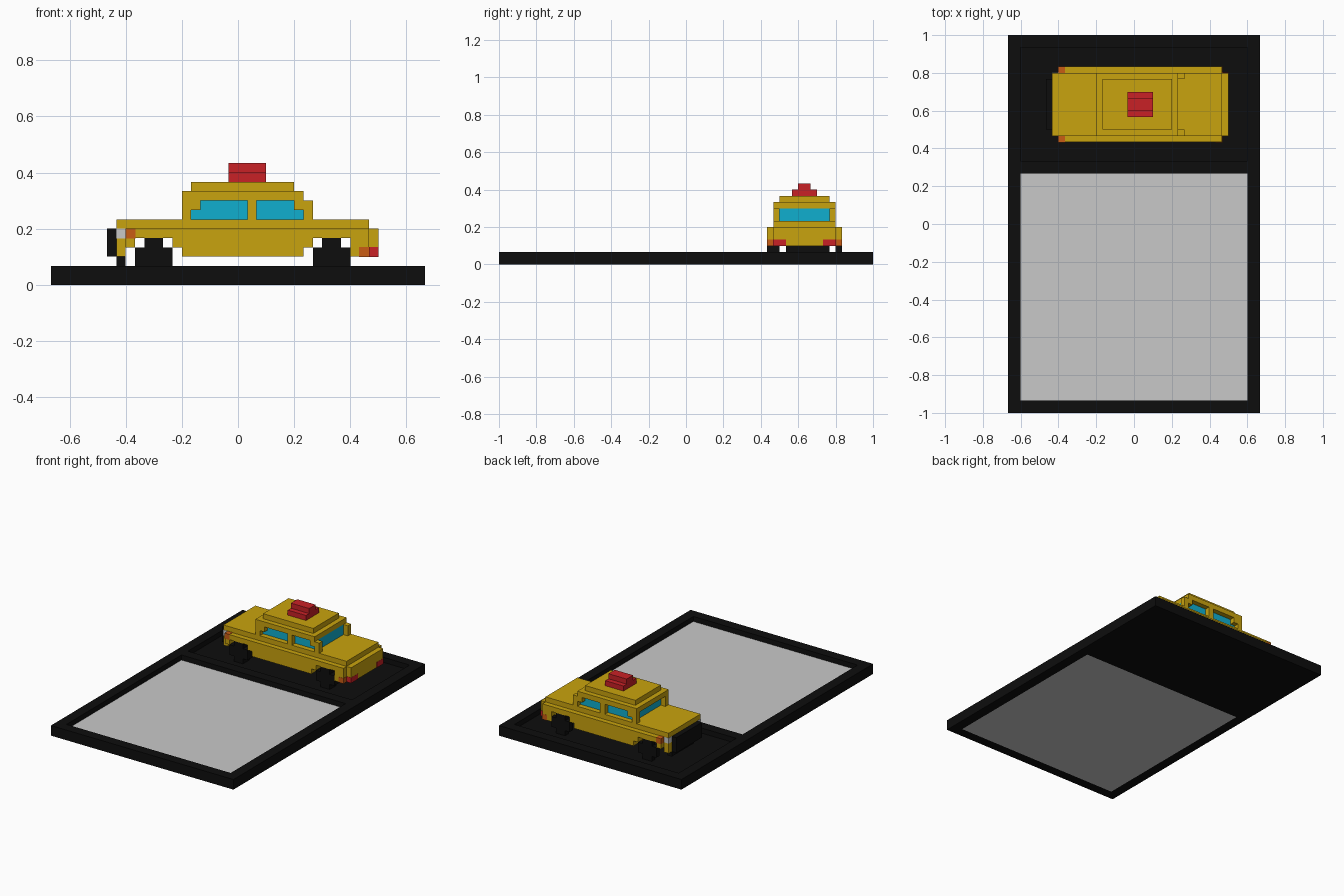
import bpy, bmesh

if "Cube" in bpy.data.objects:
    bpy.data.objects.remove(bpy.data.objects["Cube"])

U = 1 / 30  # one block of the model


def material(name, r, g, b):
    def lin(c):
        c /= 255
        return c / 12.92 if c <= 0.04045 else ((c + 0.055) / 1.055) ** 2.4
    m = bpy.data.materials.new(name)
    m.diffuse_color = (lin(r), lin(g), lin(b), 1)
    m.use_nodes = True
    m.node_tree.nodes["Principled BSDF"].inputs["Base Color"].default_value = m.diffuse_color
    return m


YELLOW = material("taxi yellow", 201, 163, 14)
BLACK = material("black", 13, 13, 13)
GREY = material("light grey", 201, 201, 201)
CYAN = material("window cyan", 16, 175, 207)
RED = material("red", 201, 33, 38)
ORANGE = material("orange", 201, 92, 20)


def extrude(name, outline, y0, y1, mat):
    """Extrude an x-z outline from y0 to y1, all in blocks."""
    bm = bmesh.new()
    face = bm.faces.new([bm.verts.new((x * U, y0 * U, z * U)) for x, z in outline])
    ext = bmesh.ops.extrude_face_region(bm, geom=[face])
    verts = [v for v in ext["geom"] if isinstance(v, bmesh.types.BMVert)]
    bmesh.ops.translate(bm, verts=verts, vec=(0, (y1 - y0) * U, 0))
    bmesh.ops.recalc_face_normals(bm, faces=bm.faces)
    me = bpy.data.meshes.new(name)
    bm.to_mesh(me)
    bm.free()
    me.materials.append(mat)
    ob = bpy.data.objects.new(name, me)
    bpy.context.collection.objects.link(ob)
    return ob


def box(name, x0, x1, y0, y1, z0, z1, mat, grow=0.0):
    x0, y0, z0 = x0 - grow, y0 - grow, z0 - grow
    x1, y1, z1 = x1 + grow, y1 + grow, z1 + grow
    return extrude(name, [(x0, z0), (x1, z0), (x1, z1), (x0, z1)], y0, y1, mat)


def pair(name, x0, x1, y0, y1, z0, z1, mat, grow=0.0):
    """A box and its twin across the car's centre line (y = 19)."""
    box(name + "_near", x0, x1, y0, y1, z0, z1, mat, grow)
    box(name + "_far", x0, x1, 38 - y1, 38 - y0, z0, z1, mat, grow)


# Base tray: raised rim, recessed road and recessed light panel
box("rim_left", -20, -18, -30, 30, 0, 2, BLACK)
box("rim_right", 18, 20, -30, 30, 0, 2, BLACK)
for part, y in (("front", -30), ("divider", 8), ("back", 28)):
    box("rim_" + part, -18, 18, y, y + 2, 0, 2, BLACK)
box("road", -18, 18, 10, 28, 0, 1, BLACK)
box("light_panel", -18, 18, -28, 8, 0, 1, GREY)

# Car body with stepped wheel arches
arches = [(-11, 4), (-11, 5), (-7, 5), (-7, 4), (-6, 4), (-6, 3),
          (7, 3), (7, 4), (8, 4), (8, 5), (12, 5), (12, 3)]
core = [(-13, 3), (-12, 3), (-12, 4)] + arches + [
    (15, 3), (15, 6), (14, 6), (14, 7), (-13, 7)]
side = [(-12, 4)] + arches + [(14, 3), (14, 6), (-12, 6)]
extrude("body", core, 14, 24, YELLOW)
extrude("side_panel_near", side, 13, 14, YELLOW)
extrude("side_panel_far", side, 24, 25, YELLOW)

# Cabin: glass block, window frames and stepped roof
box("cabin_glass", -5, 7, 15, 23, 7, 9, CYAN)
pair("front_pillar", -6, -5, 14, 15, 7, 9, YELLOW)
pair("front_pillar_corner", -5, -4, 14, 15, 8, 9, YELLOW)
pair("middle_pillar", 1, 2, 14, 15, 7, 9, YELLOW)
pair("rear_pillar", 7, 8, 14, 15, 7, 9, YELLOW)
pair("rear_pillar_corner", 6, 7, 14, 15, 8, 9, YELLOW)
box("roof_lower", -6, 7, 14, 24, 9, 10, YELLOW)
box("roof_upper", -5, 6, 15, 23, 10, 11, YELLOW)

# Roof sign
box("roof_sign_base", -1, 3, 17, 21, 11, 12, RED)
box("roof_sign_top", -1, 3, 18, 20, 12, 13, RED)

# Grille and bumper at the front
box("grille", -14, -13, 15, 23, 3, 6, BLACK)
box("lower_bumper", -13, -12, 16, 23, 2, 3, BLACK)

# Lamps
pair("headlamp", -13, -12, 14, 15, 5, 6, GREY, 0.04)
pair("front_indicator", -12, -11, 13, 14, 5, 6, ORANGE, 0.04)
pair("rear_indicator", 13, 14, 13, 14, 3, 4, ORANGE, 0.04)
pair("tail_lamp", 14, 15, 14, 16, 3, 4, RED, 0.04)

# Wheels
wheel = [(1, 1), (3, 1), (3, 2), (4, 2), (4, 4), (3, 4),
         (3, 5), (1, 5), (1, 4), (0, 4), (0, 2), (1, 2)]
for end, x in (("front", -11), ("rear", 8)):
    shape = [(x + a, z) for a, z in wheel]
    extrude(end + "_wheel_near", shape, 13, 15, BLACK)
    extrude(end + "_wheel_far", shape, 24, 25, BLACK)
